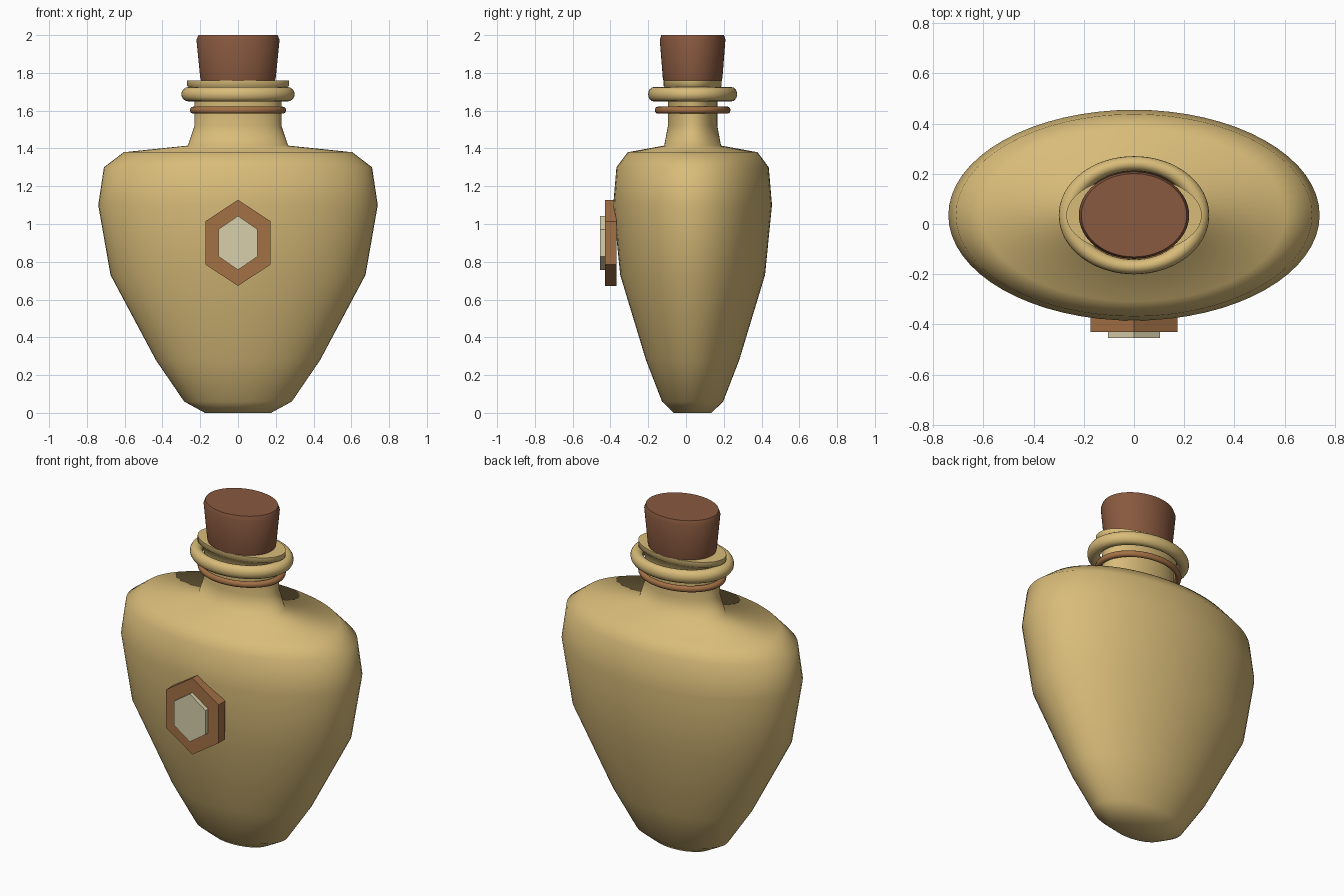
import bpy, bmesh, math

cube = bpy.data.objects.get("Cube")
if cube:
    bpy.data.objects.remove(cube, do_unlink=True)

CENTRE_Y = 0.035
SEGMENTS = 64


def material(name, rgb):
    mat = bpy.data.materials.new(name)
    mat.use_nodes = True
    mat.diffuse_color = (*rgb, 1)
    bsdf = next(n for n in mat.node_tree.nodes if n.type == 'BSDF_PRINCIPLED')
    bsdf.inputs["Base Color"].default_value = (*rgb, 1)
    bsdf.inputs["Roughness"].default_value = 0.7
    return mat


sand = material("sand_yellow", (0.69, 0.50, 0.19))
cork_brown = material("cork_brown", (0.25, 0.10, 0.05))
copper = material("copper_brown", (0.37, 0.165, 0.06))
cream = material("pale_cream", (0.68, 0.62, 0.40))


def finish(name, bm, mat, smooth_angle=None):
    bmesh.ops.recalc_face_normals(bm, faces=bm.faces)
    mesh = bpy.data.meshes.new(name)
    bm.to_mesh(mesh)
    bm.free()
    mesh.materials.append(mat)
    obj = bpy.data.objects.new(name, mesh)
    bpy.context.collection.objects.link(obj)
    if smooth_angle:
        bpy.ops.object.select_all(action='DESELECT')
        obj.select_set(True)
        bpy.context.view_layer.objects.active = obj
        bpy.ops.object.shade_smooth_by_angle(angle=math.radians(smooth_angle))
    return obj


def lathe(name, profile, ratio, mat, smooth_angle, closed=False):
    """Sweep (half width, height) points round an ellipse; closed makes a ring."""
    bm = bmesh.new()
    turns = [2 * math.pi * i / SEGMENTS for i in range(SEGMENTS)]
    loops = [[bm.verts.new((r * math.cos(a), CENTRE_Y + r * ratio * math.sin(a), z))
              for a in turns] for r, z in profile]
    pairs = list(zip(loops, loops[1:]))
    if closed:
        pairs.append((loops[-1], loops[0]))
    else:
        bm.faces.new(loops[0])
        bm.faces.new(loops[-1])
    for low, high in pairs:
        for i in range(SEGMENTS):
            j = (i + 1) % SEGMENTS
            bm.faces.new((low[i], low[j], high[j], high[i]))
    return finish(name, bm, mat, smooth_angle)


def ring(name, radius, tube, z, mat):
    turns = [2 * math.pi * i / 16 for i in range(16)]
    section = [(radius + tube * math.cos(a), z + tube * math.sin(a)) for a in turns]
    return lathe(name, section, 0.785, mat, 60, closed=True)


def hexagon_plate(name, half_width, half_height, front, back, mat):
    """Upright six-sided plate with a point at the top."""
    bm = bmesh.new()
    turns = [math.pi / 2 + math.pi * i / 3 for i in range(6)]
    width = half_width / math.cos(math.pi / 6)
    face = bm.faces.new([bm.verts.new((width * math.cos(a), front,
                                       0.9 + half_height * math.sin(a))) for a in turns])
    extruded = bmesh.ops.extrude_face_region(bm, geom=[face], use_keep_orig=True)
    verts = [v for v in extruded["geom"] if isinstance(v, bmesh.types.BMVert)]
    bmesh.ops.translate(bm, verts=verts, vec=(0, back - front, 0))
    return finish(name, bm, mat)


# Flattened bottle with shoulders, neck and lip
lathe("bottle", [(0.175, 0), (0.285, 0.06), (0.435, 0.28), (0.675, 0.73),
                 (0.74, 1.10), (0.71, 1.30), (0.605, 1.38), (0.265, 1.415),
                 (0.23, 1.52), (0.23, 1.67), (0.25, 1.72), (0.27, 1.73),
                 (0.27, 1.76)], 0.568, sand, 75)

# Rings round the neck
ring("neck_collar", 0.262, 0.038, 1.687, sand)
ring("neck_band", 0.237, 0.018, 1.603, copper)

# Tapered stopper
lathe("stopper", [(0.195, 1.757), (0.2, 1.775), (0.22, 1.975), (0.21, 2.0)],
      0.79, cork_brown, 50)

# Badge on the front
hexagon_plate("badge_frame", 0.173, 0.228, -0.43, -0.368, copper)
hexagon_plate("badge_inlay", 0.104, 0.143, -0.455, -0.429, cream)
